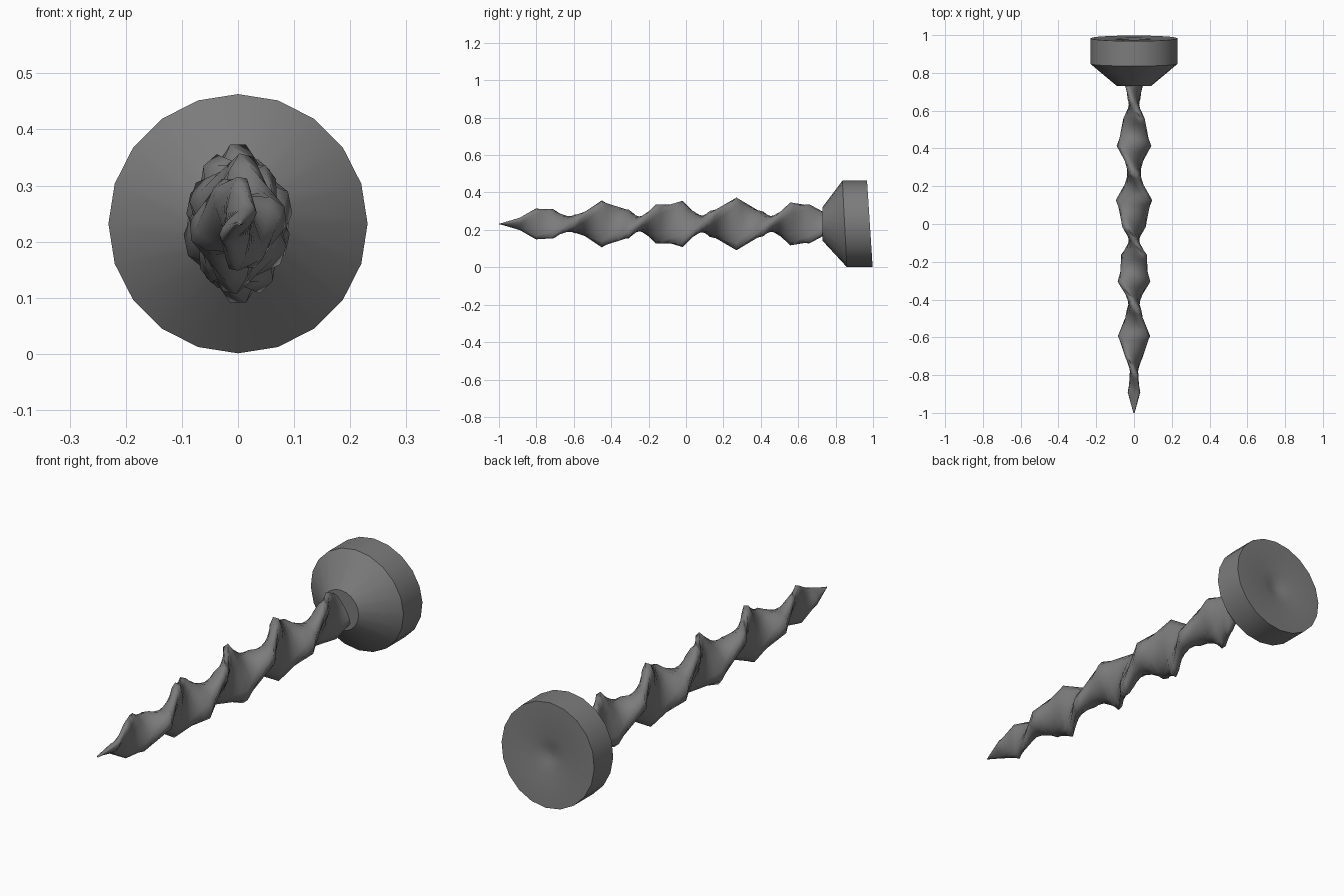
import bpy
from math import sin, cos, pi, radians
from mathutils import Vector

if "Cube" in bpy.data.objects:
    bpy.data.objects.remove(bpy.data.objects["Cube"])

ZC = 0.232
steel = bpy.data.materials.new("dark_steel")
steel.diffuse_color = (0.2, 0.2, 0.2, 1)
steel.use_nodes = True
steel.node_tree.nodes["Principled BSDF"].inputs["Base Color"].default_value = steel.diffuse_color


def make_object(name, rings, angle):
    """Skin equal-length rings of points and cap both ends."""
    n = len(rings[0])
    verts = [p for r in rings for p in r]
    faces = []
    for i in range(len(rings) - 1):
        for j in range(n):
            k = (j + 1) % n
            faces.append((i*n + j, i*n + k, (i+1)*n + k, (i+1)*n + j))
    faces.append(tuple(reversed(range(n))))
    faces.append(tuple(range(len(verts) - n, len(verts))))
    me = bpy.data.meshes.new(name)
    me.from_pydata(verts, [], faces)
    me.materials.append(steel)
    ob = bpy.data.objects.new(name, me)
    bpy.context.collection.objects.link(ob)
    bpy.context.view_layer.objects.active = ob
    ob.select_set(True)
    bpy.ops.object.mode_set(mode='EDIT')
    bpy.ops.mesh.select_all(action='SELECT')
    bpy.ops.mesh.normals_make_consistent(inside=False)
    bpy.ops.object.mode_set(mode='OBJECT')
    bpy.ops.object.shade_smooth_by_angle(angle=radians(angle))
    ob.select_set(False)
    return ob


# Countersunk head: 20 sides, slightly slanted, with a shallow dimple behind
def head_ring(y, r, tilt):
    return [Vector((r*sin(2*pi*j/20), y - tilt*cos(2*pi*j/20)*r/0.231,
                    ZC + r*cos(2*pi*j/20))) for j in range(20)]


make_object("screw_head", [
    head_ring(0.73, 0.09, 0.0),
    head_ring(0.848, 0.231, 0.012),
    head_ring(0.983, 0.231, 0.015),
    head_ring(0.981, 0.09, 0.015),
    head_ring(0.968, 0.04, 0.01),
    head_ring(0.962, 0.008, 0.0),
], 30)

# Twisted blade: flat blunt section turned by a fixed step at each main ring
half = [(0.138, 0.020), (0.10, 0.043), (0.04, 0.053), (-0.04, 0.053),
        (-0.10, 0.043), (-0.138, 0.020)]
section = half + [(-u, -v) for u, v in half]
STEP = 74


def blade_ring(y, turn, s):
    a = radians(turn)
    return [Vector((0.7*s*(u*sin(a) + v*cos(a)), y,
                    ZC + s*(u*cos(a) - v*sin(a)))) for u, v in section]


# Root inside the head, regular rings, then the tapering tip
scales = [0.9, 0.95, 1.02, 1.0, 0.97, 0.9, 0.93, 0.9, 0.88]
main = [blade_ring(0.75, STEP*-3.2, 0.6), blade_ring(0.66, STEP*-2.6, 0.75)]
main += [blade_ring(0.27 - 0.144*k, STEP*k, s)
         for k, s in zip(range(-2, 7), scales)]
main.append(blade_ring(-0.71, STEP*6.8, 0.64))
main.append(blade_ring(-0.80, STEP*7.4, 0.60))
main.append(blade_ring(-0.89, STEP*8.1, 0.37))
main.append(blade_ring(-1.0, STEP*8.8, 0.04))

# Straight rulings between main rings give the scalloped crests
SUB = 5
rings = []
for a, b in zip(main, main[1:]):
    rings += [[p.lerp(q, t/SUB) for p, q in zip(a, b)] for t in range(SUB)]
rings.append(main[-1])
make_object("twisted_shaft", rings, 80)
